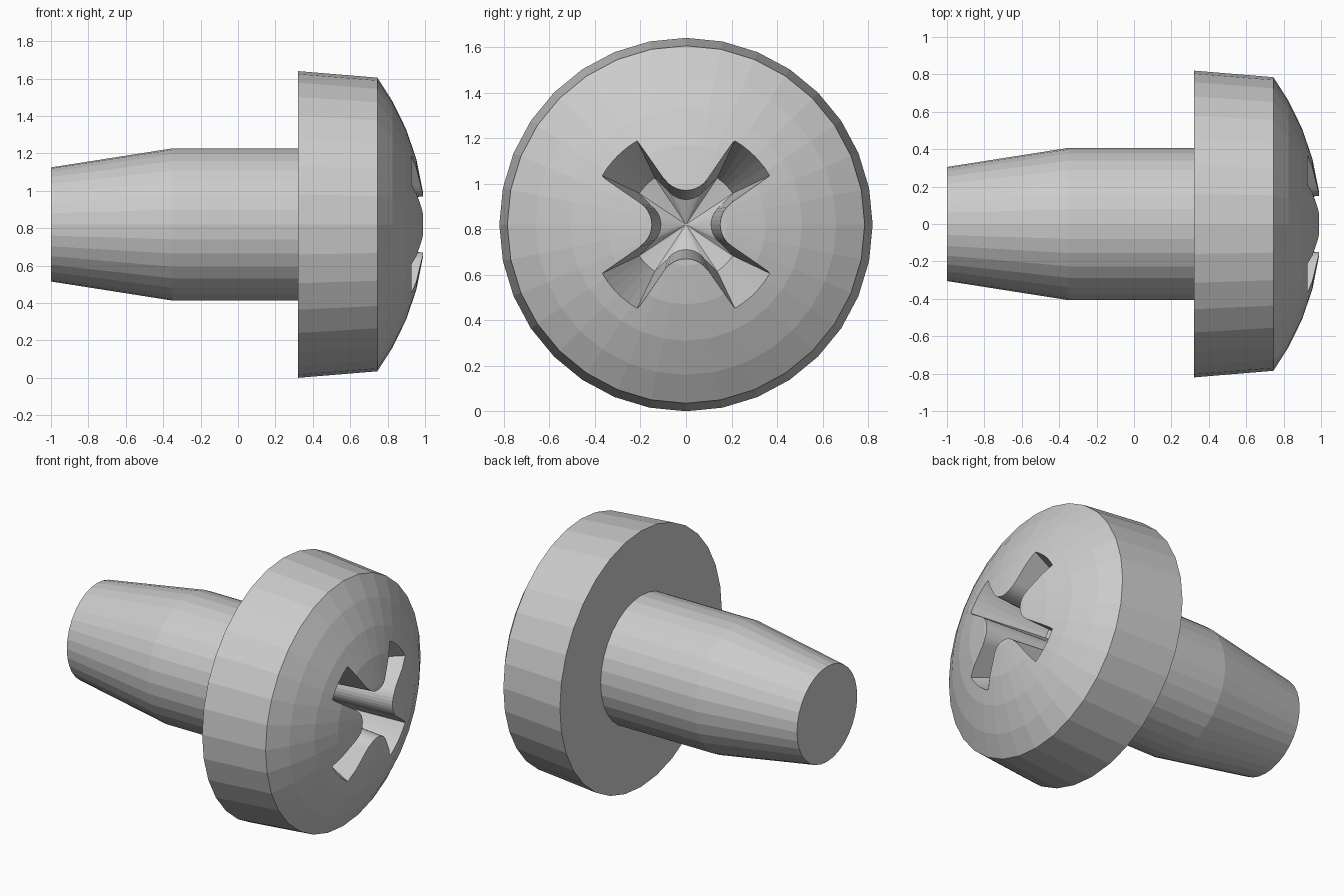
import bpy, bmesh, math

if "Cube" in bpy.data.objects:
    bpy.data.objects.remove(bpy.data.objects["Cube"])

CZ = 0.82      # height of the screw axis
SIDES = 32


def loft(name, rings, start_x=None, end_x=None):
    """Skin equal-length (x, y, z) rings; close with a centre point or a flat cap."""
    bm = bmesh.new()
    loops = [[bm.verts.new(p) for p in ring] for ring in rings]
    n = len(loops[0])
    for a, b in zip(loops, loops[1:]):
        for i in range(n):
            j = (i + 1) % n
            bm.faces.new((a[i], a[j], b[j], b[i]))
    for loop, x in ((loops[0], start_x), (loops[-1], end_x)):
        if x is None:
            bm.faces.new(loop)
        else:
            c = bm.verts.new((x, 0, CZ))
            for i in range(n):
                bm.faces.new((loop[i], loop[(i + 1) % n], c))
    bmesh.ops.recalc_face_normals(bm, faces=bm.faces)
    me = bpy.data.meshes.new(name)
    bm.to_mesh(me)
    bm.free()
    ob = bpy.data.objects.new(name, me)
    bpy.context.collection.objects.link(ob)
    return ob


def circle(x, r):
    return [(x, r * math.sin(math.tau * i / SIDES), CZ + r * math.cos(math.tau * i / SIDES))
            for i in range(SIDES)]


def cross(x, low, rho, corner):
    """Four-winged outline: rounded lobes at radius low, wing corners at (y, z)."""
    tip = math.hypot(*corner)
    lobe_angle = math.atan2(corner[0], corner[1])
    quarter = [(-corner[0], corner[1])]
    for k in range(11):
        a = math.radians(-54 + 108 * k / 10)
        quarter.append((rho * math.sin(a) * 1.0, low + rho - rho * math.cos(a)))
    quarter.append(corner)
    for k in range(1, 5):
        a = lobe_angle + (math.pi / 2 - 2 * lobe_angle) * k / 5
        quarter.append((tip * math.sin(a), tip * math.cos(a)))
    pts = []
    for q in range(4):
        c, s = math.cos(q * math.pi / 2), math.sin(q * math.pi / 2)
        pts += [(x, y * c + z * s, CZ - y * s + z * c) for y, z in quarter]
    return pts


# Shank, flange and domed head as one turned body
profile = [(-1, 0.305), (-0.35, 0.407), (0.32, 0.407), (0.32, 0.82), (0.745, 0.785)]
R = 1.335
for r in (0.66, 0.51, 0.35, 0.18):
    profile.append((1 - R + math.sqrt(R * R - r * r), r))
screw = loft("screw_body", [circle(x, r) for x, r in profile], end_x=1.0)

# Tapered cross-shaped drive recess
cutter = loft("recess_cutter", [
    cross(0.50, 0.11, 0.10, (0.137, 0.205)),
    cross(1.05, 0.155, 0.115, (0.237, 0.415)),
], start_x=0.45)
cutter.hide_render = True

cut = screw.modifiers.new("drive_recess", "BOOLEAN")
cut.operation = "DIFFERENCE"
cut.solver = "EXACT"
cut.object = cutter
bpy.context.view_layer.objects.active = screw
screw.select_set(True)
bpy.ops.object.modifier_apply(modifier=cut.name)
bpy.data.objects.remove(cutter)
